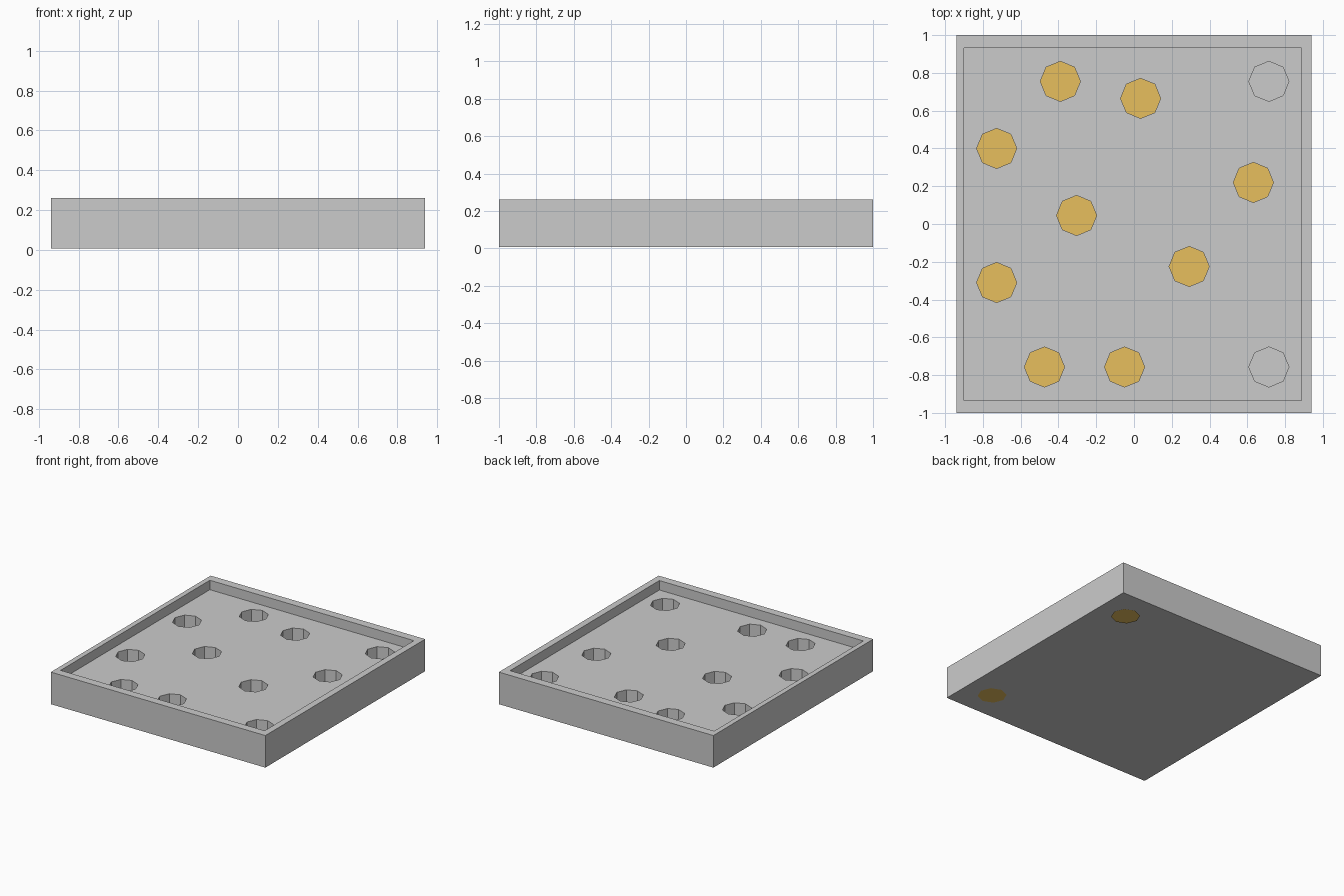
import bpy, bmesh
from mathutils import Matrix

if "Cube" in bpy.data.objects:
    bpy.data.objects.remove(bpy.data.objects["Cube"])

R = 0.106                                   # octagonal hole radius
BOTTOM, TOP, FLOOR, HOLE_Z = 0.006, 0.26, 0.185, 0.012
holes = [(-0.39, 0.755), (0.035, 0.665), (-0.727, 0.40), (0.632, 0.22),
         (-0.304, 0.045), (0.292, -0.225), (-0.727, -0.31),
         (-0.474, -0.757), (-0.05, -0.757)]
corner_holes = [(0.714, 0.755), (0.714, -0.757)]


def make_object(name, bm):
    bmesh.ops.recalc_face_normals(bm, faces=bm.faces[:])
    mesh = bpy.data.meshes.new(name)
    bm.to_mesh(mesh)
    bm.free()
    ob = bpy.data.objects.new(name, mesh)
    bpy.context.collection.objects.link(ob)
    return ob


def add_box(bm, x0, x1, y0, y1, z0, z1):
    m = Matrix.Translation(((x0 + x1) / 2, (y0 + y1) / 2, (z0 + z1) / 2))
    bmesh.ops.create_cube(bm, size=1, matrix=m @ Matrix.Diagonal((x1 - x0, y1 - y0, z1 - z0, 1)))


def cut(ob, cutter):
    mod = ob.modifiers.new(cutter.name, 'BOOLEAN')
    mod.operation = 'DIFFERENCE'
    mod.solver = 'EXACT'
    mod.object = cutter
    cutter.hide_render = True
    cutter.hide_set(True)


# Tray block
bm = bmesh.new()
add_box(bm, -0.94, 0.94, -1, 1, BOTTOM, TOP)
tray = make_object("tray", bm)

# Shallow recess inside the rim
bm = bmesh.new()
add_box(bm, -0.90, 0.888, -0.935, 0.933, FLOOR, TOP + 0.1)
cut(tray, make_object("recess_cutter", bm))

# Octagonal holes
bm = bmesh.new()
for x, y in holes + corner_holes:
    depth = TOP + 0.05 - HOLE_Z
    bmesh.ops.create_cone(bm, cap_ends=True, segments=8, radius1=R, radius2=R, depth=depth,
                          matrix=Matrix.Translation((x, y, HOLE_Z + depth / 2)))
cut(tray, make_object("hole_cutter", bm))

# Brown discs: in the bottom of most holes, under the tray at two corners
brown = bpy.data.materials.new("brown")
brown.diffuse_color = (0.80, 0.52, 0.11, 1)
brown.use_nodes = True
brown.node_tree.nodes["Principled BSDF"].inputs["Base Color"].default_value = brown.diffuse_color
discs = [(x, y, HOLE_Z + 0.004) for x, y in holes]
discs += [(x, y, z) for (x, y), z in zip(corner_holes, (0.0, 0.003))]
for i, (x, y, z) in enumerate(discs):
    bm = bmesh.new()
    bmesh.ops.create_circle(bm, cap_ends=True, segments=8, radius=R,
                            matrix=Matrix.Translation((x, y, z)))
    disc = make_object(f"hole_disc_{i + 1}", bm)
    disc.data.materials.append(brown)
